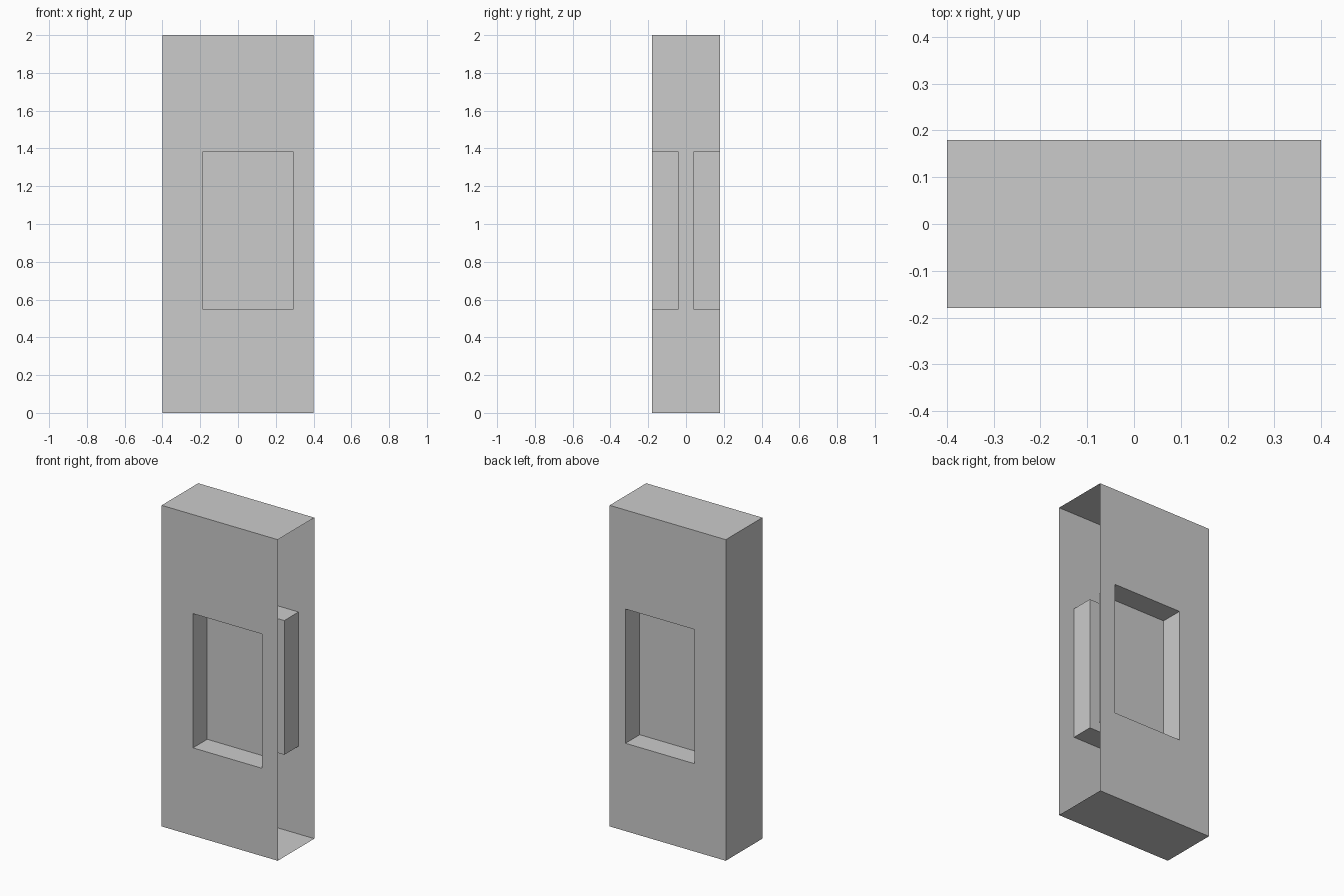
import bpy, bmesh

if "Cube" in bpy.data.objects:
    bpy.data.objects.remove(bpy.data.objects["Cube"])

W, D, H = 0.40, 0.18, 2.0            # half width, half depth, height
X0, X1, Z0, Z1 = -0.184, 0.291, 0.547, 1.383   # recess opening
FLOOR = 0.04                          # recess floor distance from centre


def rect(bm, x0, x1, z0, z1, y):
    return [bm.verts.new((x, y, z)) for x, z in ((x0, z0), (x1, z0), (x1, z1), (x0, z1))]


def bridge(bm, a, b):
    for i in range(4):
        j = (i + 1) % 4
        bm.faces.new((a[i], a[j], b[j], b[i]))


def recessed_wall(bm, side):
    """Wall with a rectangular recess; returns its outer corners."""
    outer = rect(bm, -W, W, 0, H, side * D)
    mouth = rect(bm, X0, X1, Z0, Z1, side * D)
    floor = rect(bm, X0, X1, Z0, Z1, side * FLOOR)
    bridge(bm, outer, mouth)
    bridge(bm, mouth, floor)
    bm.faces.new(floor)
    return outer


bm = bmesh.new()
# Front and back walls with recesses
front = recessed_wall(bm, -1)
back = recessed_wall(bm, 1)
# Bottom, top and left side; the right side stays open
for i, j in ((0, 1), (2, 3), (3, 0)):
    bm.faces.new((front[j], front[i], back[i], back[j]))
bmesh.ops.recalc_face_normals(bm, faces=bm.faces)
# Make sure the shell faces outward
bm.normal_update()
top = max(bm.faces, key=lambda f: f.calc_center_median().z)
if top.normal.z < 0:
    bmesh.ops.reverse_faces(bm, faces=bm.faces)

mesh = bpy.data.meshes.new("recessed_panel_shell")
bm.to_mesh(mesh)
bm.free()
shell = bpy.data.objects.new("recessed_panel_shell", mesh)
bpy.context.collection.objects.link(shell)
